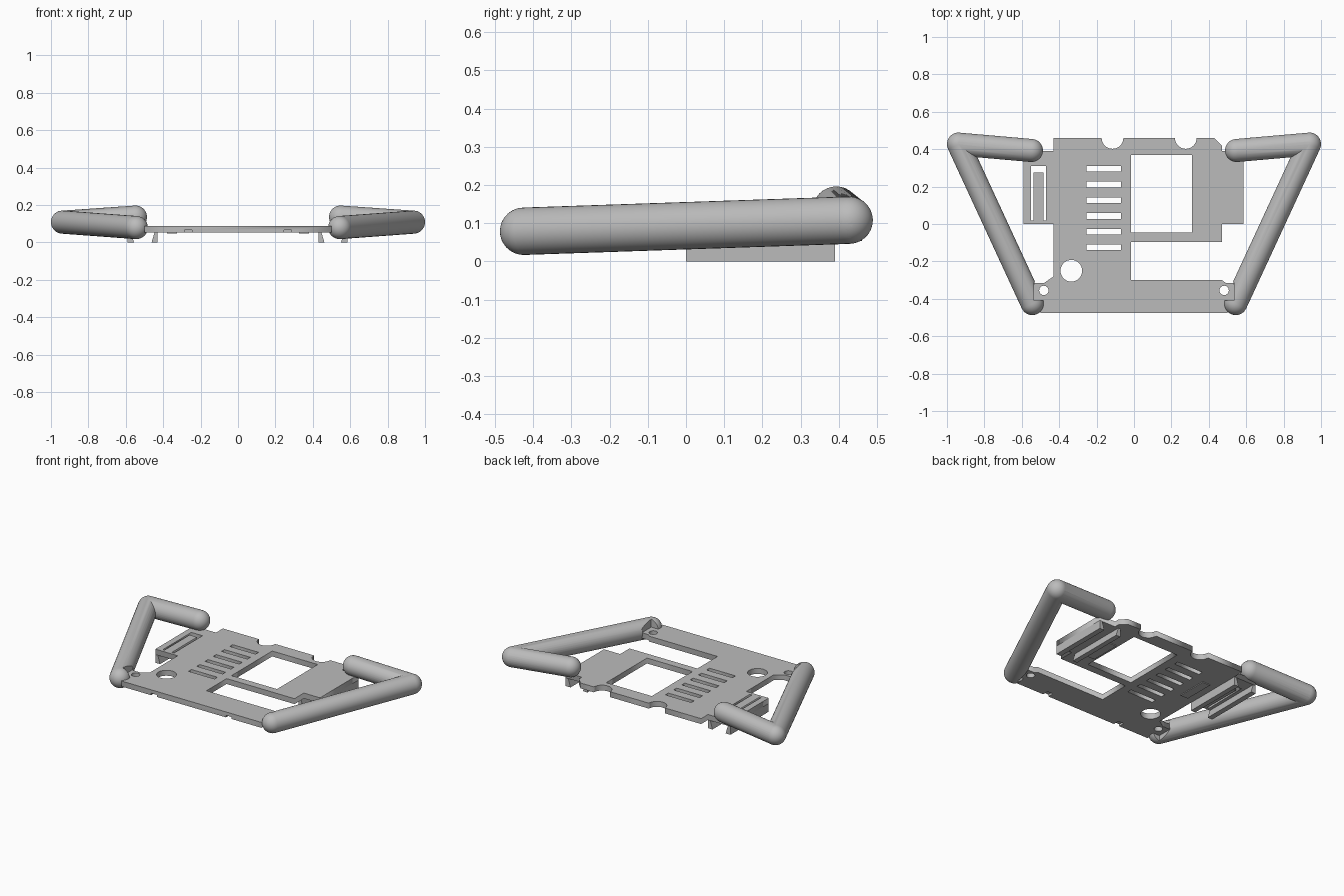
import bpy, bmesh, math
from mathutils import Vector, Matrix

old = bpy.data.objects.get("Cube")
if old:
    bpy.data.objects.remove(old)

grey = bpy.data.materials.new("plain grey")
grey.use_nodes = True
GREY = (0.5, 0.5, 0.5, 1)
grey.diffuse_color = GREY
grey.node_tree.nodes["Principled BSDF"].inputs["Base Color"].default_value = GREY

TOP, UNDER = 0.088, 0.053


def from_bmesh(name, bm):
    bmesh.ops.recalc_face_normals(bm, faces=bm.faces)
    mesh = bpy.data.meshes.new(name)
    bm.to_mesh(mesh)
    bm.free()
    mesh.materials.append(grey)
    ob = bpy.data.objects.new(name, mesh)
    bpy.context.collection.objects.link(ob)
    return ob


def box(name, x, y, z):
    bm = bmesh.new()
    bmesh.ops.create_cube(bm, size=1)
    for v in bm.verts:
        for i, (lo, hi) in enumerate((x, y, z)):
            v.co[i] = lo if v.co[i] < 0 else hi
    return from_bmesh(name, bm)


def prism(name, profile, y0, y1):
    # x-z profile swept along y
    bm = bmesh.new()
    face = bm.faces.new([bm.verts.new((x, y0, z)) for x, z in profile])
    out = bmesh.ops.extrude_face_region(bm, geom=[face])
    for v in out["geom"]:
        if isinstance(v, bmesh.types.BMVert):
            v.co.y = y1
    return from_bmesh(name, bm)


def boolean(ob, other, mode):
    mod = ob.modifiers.new("bool", "BOOLEAN")
    mod.operation, mod.object, mod.solver = mode, other, "EXACT"
    deps = bpy.context.evaluated_depsgraph_get()
    mesh = bpy.data.meshes.new_from_object(ob.evaluated_get(deps))
    ob.modifiers.clear()
    ob.data = mesh
    bpy.data.objects.remove(other)


def arc(cx, cy, r, a0, a1, n):
    step = math.radians(a1 - a0) / n
    a0 = math.radians(a0)
    return [(cx + r * math.cos(a0 + step * i), cy + r * math.sin(a0 + step * i))
            for i in range(n + 1)]


def rect(x0, x1, y0, y1):
    return [(x0, y0), (x1, y0), (x1, y1), (x0, y1)]


# Plate outline, clockwise from the back right corner
outline = [(-0.43, 0.46)]
for cx in (-0.115, 0.277):
    outline += arc(cx, 0.46, 0.058, 180, 360, 16)
outline += [(0.43, 0.46), (0.47, 0.42), (0.47, 0.39), (0.585, 0.39), (0.585, 0),
            (0.47, 0), (0.47, -0.095), (-0.015, -0.095), (-0.015, -0.3),
            (0.47, -0.3), (0.49, -0.315), (0.535, -0.315), (0.535, -0.41),
            (0.5, -0.41), (0.5, -0.475), (-0.5, -0.475), (-0.5, -0.41),
            (-0.535, -0.41), (-0.535, -0.315), (-0.48, -0.315), (-0.43, -0.28),
            (-0.43, 0), (-0.59, 0), (-0.59, 0.39), (-0.43, 0.39)]

# Openings: window, round holes, vents and the slit around the latch
holes = [rect(-0.015, 0.31, -0.045, 0.37),
         arc(-0.335, -0.25, 0.058, 0, 348.75, 31),
         [(-0.55, 0.02), (-0.538, 0.02), (-0.538, 0.275), (-0.485, 0.275),
          (-0.485, 0.02), (-0.47, 0.02), (-0.47, 0.31), (-0.55, 0.31)]]
holes += [arc(s * 0.482, -0.355, 0.025, 0, 345, 23) for s in (-1, 1)]
holes += [rect(-0.255, -0.07, y - 0.015, y + 0.015)
          for y in (0.295 - 0.084 * i for i in range(6))]

curve = bpy.data.curves.new("plate_shape", "CURVE")
curve.dimensions, curve.fill_mode = "2D", "BOTH"
curve.extrude = (TOP - UNDER) / 2
for loop in [outline] + holes:
    sp = curve.splines.new("POLY")
    sp.points.add(len(loop) - 1)
    for p, (x, y) in zip(sp.points, loop):
        p.co = (x, y, 0, 1)
    sp.use_cyclic_u = True
shape = bpy.data.objects.new("plate_shape", curve)
bpy.context.collection.objects.link(shape)
deps = bpy.context.evaluated_depsgraph_get()
bm = bmesh.new()
bm.from_mesh(bpy.data.meshes.new_from_object(shape.evaluated_get(deps)))
bpy.data.objects.remove(shape)
bmesh.ops.remove_doubles(bm, verts=bm.verts, dist=1e-5)
bmesh.ops.translate(bm, verts=bm.verts, vec=(0, 0, (TOP + UNDER) / 2))
plate = from_bmesh("base_plate", bm)

# Shallow recesses under the front edge
for s in (-1, 1):
    x = s * 0.267
    boolean(plate, box("recess", (x - 0.02, x + 0.02), (-0.5, -0.435), (0.03, 0.066)),
            "DIFFERENCE")


def capsule(name, a, b, r):
    # Sphere split at its equator and stretched from a to b
    a, b = Vector(a), Vector(b)
    bm = bmesh.new()
    bmesh.ops.create_uvsphere(bm, u_segments=32, v_segments=16, radius=r)
    equator = [e for e in bm.edges if all(abs(v.co.z) < 1e-5 for v in e.verts)]
    bmesh.ops.split_edges(bm, edges=equator)
    for f in bm.faces:
        if f.calc_center_median().z > 0:
            for v in f.verts:
                v.tag = True
    for v in bm.verts:
        if v.tag:
            v.co.z += (b - a).length
    bmesh.ops.bridge_loops(bm, edges=[e for e in bm.edges if e.is_boundary])
    turn = (b - a).to_track_quat("Z", "Y").to_matrix().to_4x4()
    bmesh.ops.transform(bm, matrix=Matrix.Translation(a) @ turn, verts=bm.verts)
    return from_bmesh(name, bm)


for s, side in ((1, "left"), (-1, "right")):
    # Bent tubular handle, notched around the plate corner
    front = (s * 0.544, -0.425, 0.079)
    corner = (s * 0.938, 0.427, 0.108)
    back = (s * 0.548, 0.393, 0.135)
    handle = capsule(side + "_handle", front, corner, 0.062)
    boolean(handle, capsule("back_tube", corner, back, 0.0615), "UNION")
    notch = box("notch", sorted((s * 0.535, s * 0.4)), (-0.41, -0.312), (-0.1, 0.3))
    boolean(handle, notch, "DIFFERENCE")
    bpy.ops.object.select_all(action="DESELECT")
    handle.select_set(True)
    bpy.context.view_layer.objects.active = handle
    bpy.ops.object.shade_smooth_by_angle(angle=math.radians(35))

    # Dovetail rails below the side wing
    edge = 0.585 if s > 0 else 0.59
    for name, prof in (("outer", ((edge, 0), (edge, UNDER), (edge - 0.018, UNDER), (edge - 0.034, 0))),
                       ("inner", ((0.43, 0), (0.43, UNDER), (0.446, UNDER), (0.462, 0)))):
        prism(f"{side}_{name}_rail", [(s * x, z) for x, z in prof], 0, 0.39)

    # Thin pad under the plate
    box(side + "_pad", sorted((s * 0.325, s * 0.38)), (0.03, 0.23), (0.048, UNDER))
